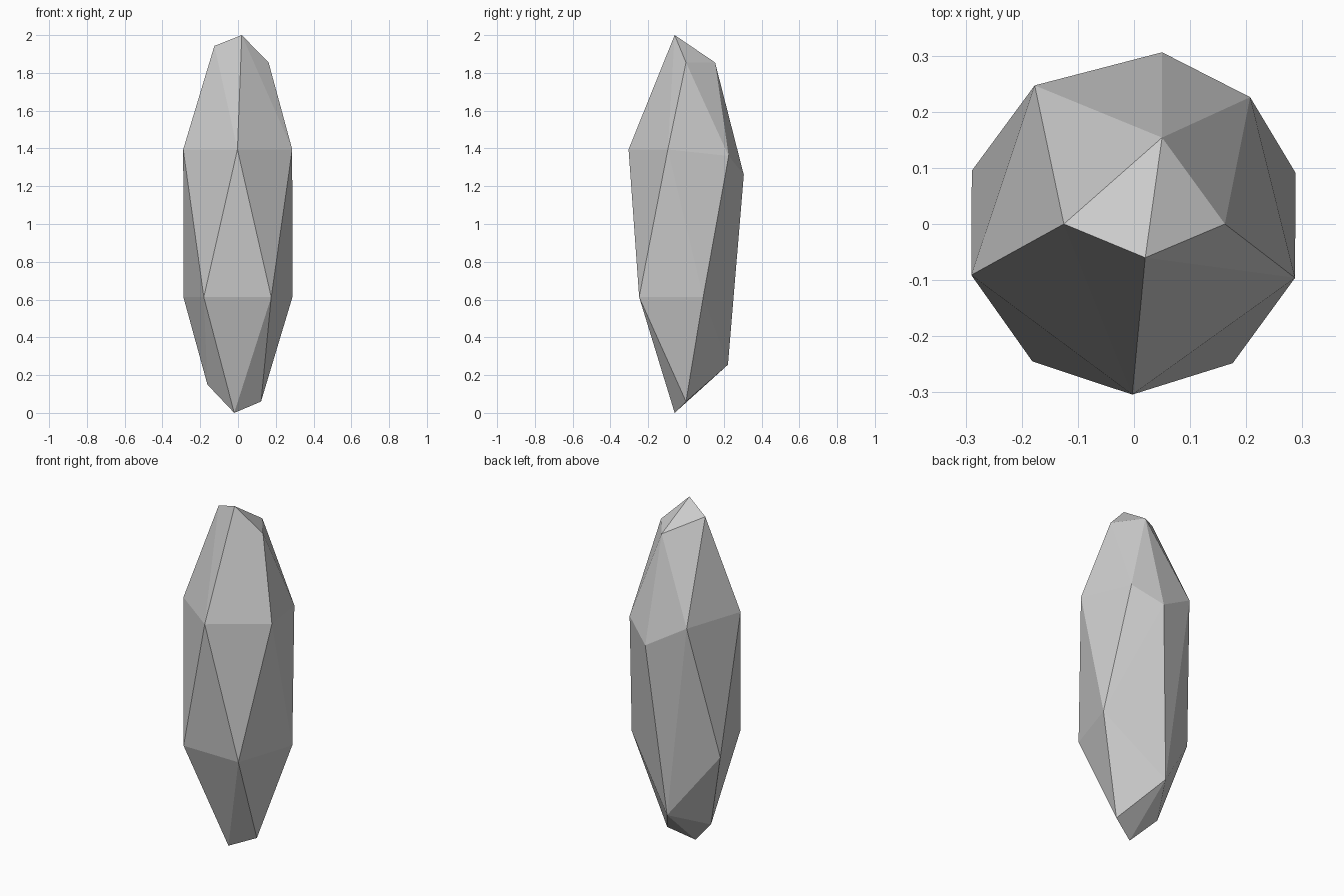
import bpy, bmesh

# Crystal shard: two staggered rings with chipped tips, wrapped in a convex skin
upper_tip = [(0.02, -0.06, 2.0), (-0.125, 0, 1.943), (0.162, 0, 1.855), (0.05, 0.154, 1.855)]
upper_ring = [(-0.003, -0.304, 1.395), (-0.29, -0.091, 1.395), (0.287, -0.096, 1.395),
              (-0.177, 0.247, 1.395), (0.207, 0.226, 1.36), (0.05, 0.306, 1.26)]
lower_ring = [(-0.181, -0.245, 0.613), (0.176, -0.248, 0.613),
              (0.288, 0.091, 0.613), (-0.289, 0.095, 0.613)]
lower_tip = [(-0.033, 0.222, 0.255), (-0.162, 0, 0.15), (0.122, 0, 0.06), (-0.02, -0.06, 0)]

bm = bmesh.new()
for co in upper_tip + upper_ring + lower_ring + lower_tip:
    bm.verts.new(co)
bmesh.ops.convex_hull(bm, input=bm.verts[:])
bmesh.ops.recalc_face_normals(bm, faces=bm.faces[:])

mesh = bpy.data.meshes.new("crystal_shard")
bm.to_mesh(mesh)
bm.free()
bpy.context.collection.objects.link(bpy.data.objects.new("crystal_shard", mesh))
